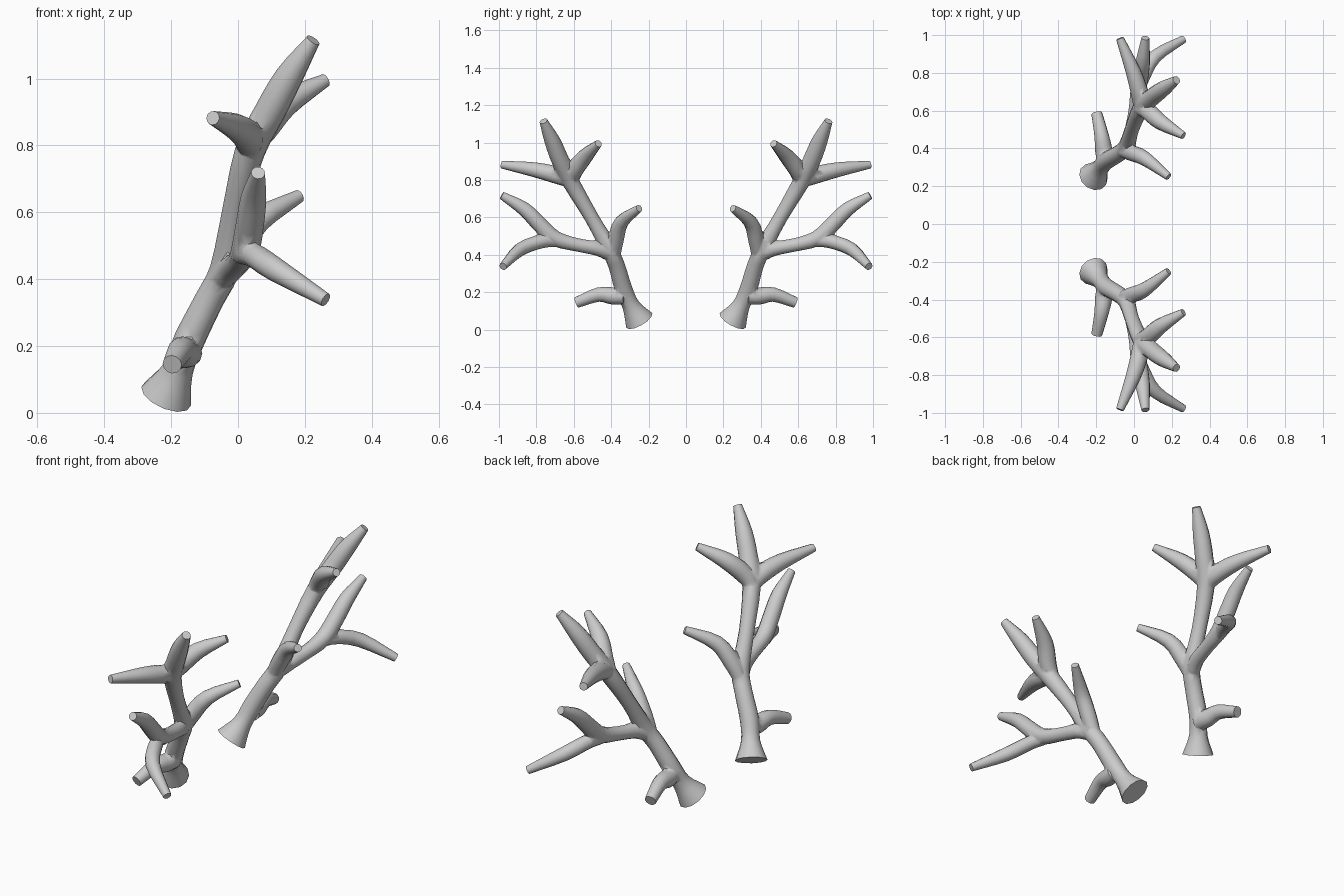
import bpy, bmesh, math
from mathutils import Vector

if "Cube" in bpy.data.objects:
    bpy.data.objects.remove(bpy.data.objects["Cube"])

SIDES = 12


def refine(pts, n=3):
    """Catmull-Rom resampling of (x, y, z, radius) points."""
    P = [Vector(p) for p in pts]
    P = [2 * P[0] - P[1]] + P + [2 * P[-1] - P[-2]]
    out = []
    for i in range(1, len(P) - 2):
        a, b, c, d = P[i - 1:i + 3]
        for k in range(n):
            t = k / n
            out.append(0.5 * (2 * b + (c - a) * t + (2 * a - 5 * b + 4 * c - d) * t * t
                              + (3 * b - a - 3 * c + d) * t ** 3))
    return out + [P[-2]]


def tube(name, pts):
    """Tapered closed tube with flat ends along a smooth path."""
    path = refine(pts)
    co = [Vector(p[:3]) for p in path]
    bm = bmesh.new()
    rings, u = [], Vector((0.83, 0.31, 0.46))
    for i, c in enumerate(co):
        t = (co[min(i + 1, len(co) - 1)] - co[max(i - 1, 0)]).normalized()
        u = (u - t * u.dot(t)).normalized()
        v = t.cross(u)
        rings.append([bm.verts.new(c + path[i][3] * (u * math.cos(a) + v * math.sin(a)))
                      for a in (2 * math.pi * k / SIDES for k in range(SIDES))])
    for r, s in zip(rings, rings[1:]):
        for k in range(SIDES):
            j = (k + 1) % SIDES
            bm.faces.new((r[k], r[j], s[j], s[k]))
    bm.faces.new(rings[0][::-1])
    bm.faces.new(rings[-1])
    bmesh.ops.recalc_face_normals(bm, faces=bm.faces)
    me = bpy.data.meshes.new(name)
    bm.to_mesh(me)
    bm.free()
    ob = bpy.data.objects.new(name, me)
    bpy.context.collection.objects.link(ob)
    return ob


# Main beam: flared base up to the highest tine
antlers = tube("antlers", [
    (-0.215, 0.25, 0.05, 0.080), (-0.18, 0.295, 0.13, 0.047), (-0.145, 0.335, 0.22, 0.047),
    (-0.085, 0.37, 0.34, 0.044), (-0.04, 0.41, 0.43, 0.044), (-0.01, 0.505, 0.60, 0.038),
    (0.035, 0.61, 0.78, 0.045), (0.095, 0.67, 0.90, 0.047), (0.155, 0.715, 1.01, 0.042),
    (0.225, 0.762, 1.115, 0.022)])

# Side branches and tines
branches = {
    "brow_tine": [(-0.15, 0.33, 0.18, 0.044), (-0.16, 0.39, 0.18, 0.046),
                  (-0.172, 0.47, 0.187, 0.038), (-0.197, 0.585, 0.145, 0.029)],
    "inner_tine": [(-0.06, 0.39, 0.39, 0.038), (-0.01, 0.375, 0.48, 0.042),
                   (0.06, 0.345, 0.575, 0.038), (0.183, 0.25, 0.648, 0.020)],
    "outer_branch": [(-0.05, 0.40, 0.40, 0.038), (-0.02, 0.47, 0.432, 0.038),
                     (0.005, 0.59, 0.455, 0.036), (0.022, 0.70, 0.488, 0.042),
                     (0.035, 0.78, 0.56, 0.042), (0.047, 0.865, 0.645, 0.038),
                     (0.06, 0.985, 0.718, 0.021)],
    "outer_tine": [(0.01, 0.68, 0.475, 0.032), (0.045, 0.77, 0.472, 0.036),
                   (0.11, 0.885, 0.43, 0.036), (0.262, 0.978, 0.338, 0.021)],
    "upper_inner_tine": [(0.03, 0.61, 0.79, 0.036), (0.07, 0.60, 0.845, 0.046),
                         (0.14, 0.54, 0.925, 0.042), (0.262, 0.468, 0.995, 0.020)],
    "upper_rear_tine": [(0.035, 0.61, 0.79, 0.036), (0.03, 0.69, 0.825, 0.046),
                        (-0.005, 0.81, 0.855, 0.040), (-0.075, 0.983, 0.882, 0.021)],
}
parts = [tube(n, p) for n, p in branches.items()]

# Weld all tines into the beam
for p in parts:
    m = antlers.modifiers.new("weld_" + p.name, 'BOOLEAN')
    m.operation, m.solver, m.object = 'UNION', 'EXACT', p
bpy.context.view_layer.update()
welded = bpy.data.meshes.new_from_object(
    antlers.evaluated_get(bpy.context.evaluated_depsgraph_get()))
antlers.modifiers.clear()
antlers.data = welded
for p in parts:
    bpy.data.objects.remove(p)

# Soften the crotches while keeping the flat tips and base
bm = bmesh.new()
bm.from_mesh(welded)
bmesh.ops.remove_doubles(bm, verts=bm.verts, dist=0.002)
seam = [e for e in bm.edges if len(e.link_faces) == 2 and not e.is_convex
        and e.calc_face_angle(0) > 0.35]
verts = {v for e in seam for v in e.verts}
for _ in range(3):
    bmesh.ops.smooth_vert(bm, verts=list(verts), factor=0.4,
                          use_axis_x=True, use_axis_y=True, use_axis_z=True)
bm.to_mesh(welded)
bm.free()

# Smooth shading, then mirror to the other side
bpy.ops.object.select_all(action='DESELECT')
antlers.select_set(True)
bpy.context.view_layer.objects.active = antlers
bpy.ops.object.shade_smooth_by_angle(angle=math.radians(60))
mir = antlers.modifiers.new("mirror", 'MIRROR')
mir.use_axis = (False, True, False)
mir.use_mirror_merge = False
